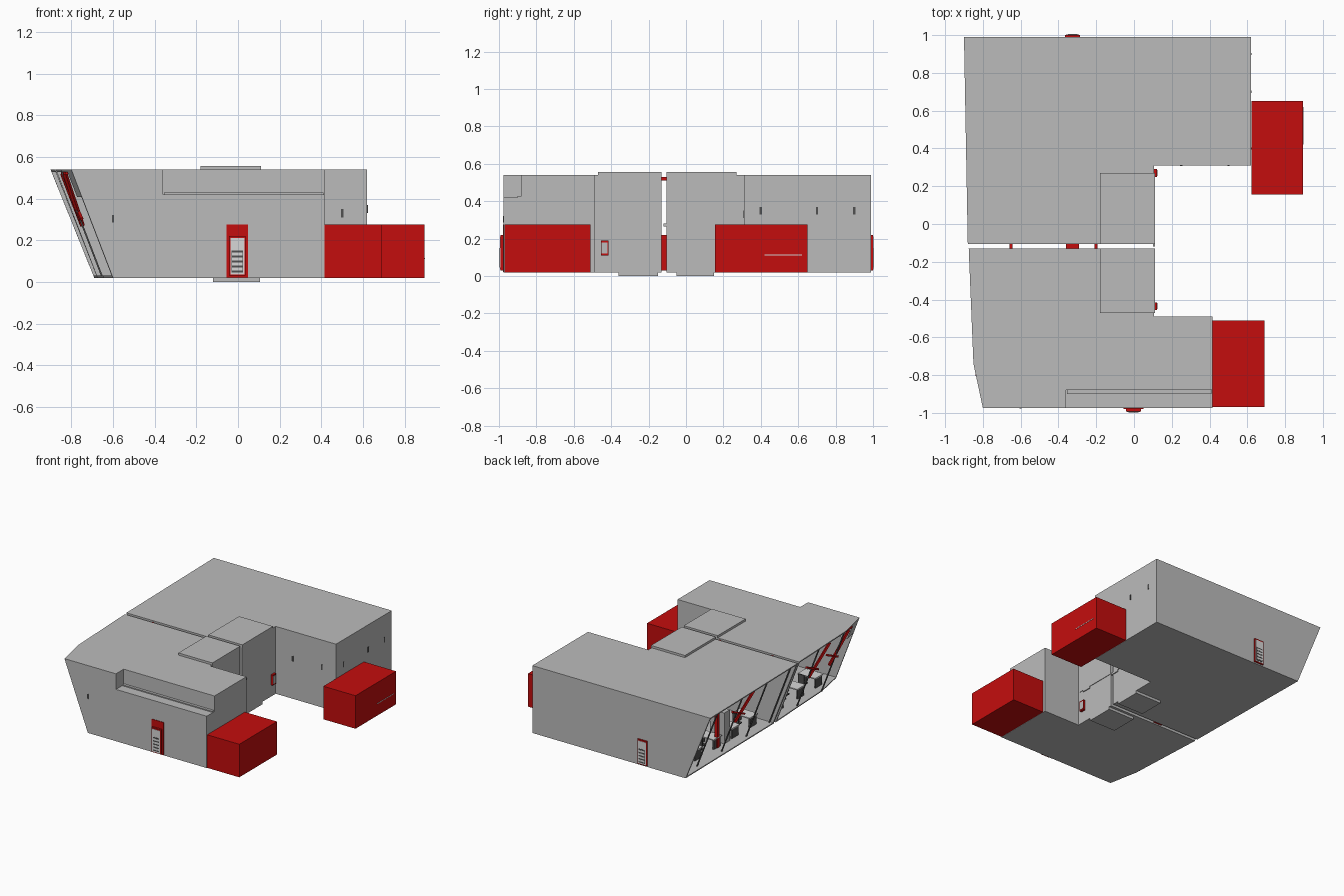
import bpy, bmesh
from mathutils import Vector

if "Cube" in bpy.data.objects:
    bpy.data.objects.remove(bpy.data.objects["Cube"])


def material(name, rgb):
    m = bpy.data.materials.new(name)
    m.use_nodes = True
    m.diffuse_color = (*rgb, 1)
    m.node_tree.nodes["Principled BSDF"].inputs["Base Color"].default_value = (*rgb, 1)
    return m


GREY = material("wall grey", (0.5, 0.5, 0.5))
RED = material("signal red", (0.55, 0.004, 0.004))
PALE = material("pale panel", (0.68, 0.68, 0.68))
DARK = material("dark grey", (0.08, 0.08, 0.08))


def finish(name, bm, mat):
    bmesh.ops.recalc_face_normals(bm, faces=bm.faces)
    me = bpy.data.meshes.new(name)
    bm.to_mesh(me)
    bm.free()
    me.materials.append(mat)
    ob = bpy.data.objects.new(name, me)
    bpy.context.collection.objects.link(ob)
    return ob


def prism(name, bottom, top, z0, z1, mat):
    """Closed solid between two outlines with matching corners."""
    bm = bmesh.new()
    low = [bm.verts.new((x, y, z0)) for x, y in bottom]
    high = [bm.verts.new((x, y, z1)) for x, y in top]
    bm.faces.new(low)
    bm.faces.new(high)
    n = len(low)
    for i in range(n):
        j = (i + 1) % n
        bm.faces.new((low[i], low[j], high[j], high[i]))
    return finish(name, bm, mat)


def box(name, xs, ys, zs, mat):
    outline = [(xs[0], ys[0]), (xs[1], ys[0]), (xs[1], ys[1]), (xs[0], ys[1])]
    return prism(name, outline, outline, zs[0], zs[1], mat)


def bar(name, a, b, width, mat):
    """Square bar between two points."""
    a, b = Vector(a), Vector(b)
    bm = bmesh.new()
    bmesh.ops.create_cube(bm, size=1)
    bmesh.ops.scale(bm, vec=(width, width, (b - a).length), verts=bm.verts)
    ob = finish(name, bm, mat)
    ob.location = (a + b) / 2
    ob.rotation_euler = (b - a).to_track_quat("Z", "Y").to_euler()
    return ob


def cut(target, cutter):
    cutter.hide_render = True
    mod = target.modifiers.new("cut", "BOOLEAN")
    mod.object = cutter
    mod.solver = "EXACT"
    bpy.context.view_layer.objects.active = target
    bpy.ops.object.modifier_apply(modifier=mod.name)
    bpy.data.objects.remove(cutter)


FLOOR, ROOF, WALL = 0.02, 0.54, 0.012

# Rear hall: L-shaped shell, open on its sloping window side
right = [(0.105, -0.105), (0.105, 0.31), (0.62, 0.31), (0.62, 0.99)]
rear = prism("rear_hall", right + [(-0.69, 0.99), (-0.675, -0.105)],
             right + [(-0.9, 0.99), (-0.88, -0.105)], FLOOR, ROOF, GREY)
room = [(-1.2, -0.093), (0.093, -0.093), (0.093, 0.322), (0.608, 0.322), (0.608, 0.978), (-1.2, 0.978)]
cut(rear, prism("rear_room", room, room, FLOOR + WALL, ROOF - WALL, GREY))

# Front hall: mirrored L, with a bent window side and a stepped terrace
right = [(0.415, -0.975), (0.415, -0.49), (0.105, -0.49), (0.105, -0.13)]
front = prism("front_hall", right + [(-0.675, -0.13), (-0.645, -0.74), (-0.6, -0.975)],
              right + [(-0.875, -0.13), (-0.85, -0.74), (-0.8, -0.975)], FLOOR, ROOF, GREY)
cut(front, box("terrace_space", (-0.36, 0.5), (-1.1, -0.88), (0.42, 0.7), GREY))


def front_room(y):
    return [(-1.2, y), (0.403, y), (0.403, -0.502), (0.093, -0.502), (0.093, -0.142), (-1.2, -0.142)]


for y, top in ((-0.865, ROOF - WALL), (-0.963, 0.408)):
    cut(front, prism("front_room", front_room(y), front_room(y), FLOOR + WALL, top, GREY))
box("terrace_step", (-0.355, 0.41), (-0.9, -0.88), (0.42, 0.428), GREY)

# Red annexes
box("front_annex", (0.416, 0.69), (-0.97, -0.51), (FLOOR, 0.275), RED)
box("rear_annex", (0.621, 0.895), (0.155, 0.65), (FLOOR, 0.275), RED)
box("annex_stripe", (0.893, 0.897), (0.42, 0.62), (0.11, 0.115), PALE)

# Raised lobby roofs, floor plates, wall tabs and wall lamps beside the gap
for name, roof_y, floor_y, tab_y, lamp_y in (
        ("front", (-0.47, -0.13), (-0.36, -0.15), (-0.43, -0.36), -0.435),
        ("rear", (-0.105, 0.27), (-0.05, 0.15), (-0.12, -0.05), 0.27)):
    box(name + "_lobby_roof", (-0.18, 0.11), roof_y, (ROOF - 0.005, 0.557), GREY)
    box(name + "_lobby_wall", (0.1, 0.109), roof_y, (0.28, ROOF), GREY)
    box(name + "_floor_plate", (-0.12, 0.105), floor_y, (0, FLOOR + 0.005), GREY)
    box(name + "_wall_tab", (0.1, 0.112), tab_y, (0.265, 0.28), GREY)
    box(name + "_wall_lamp", (0.1, 0.122), (lamp_y - 0.02, lamp_y + 0.02), (0.11, 0.19), RED)
    box(name + "_lamp_cover", (0.12, 0.124), (lamp_y - 0.016, lamp_y + 0.016), (0.12, 0.18), GREY)


# Outer doors: red surround, pale leaf, dark lower grille
def door(name, cx, wall_y, side):
    def layer(part, half, z, inner, outer, mat):
        ys = sorted((wall_y + side * inner, wall_y + side * outer))
        box(name + part, (cx - half, cx + half), ys, z, mat)
    layer("_surround", 0.052, (0.022, 0.275), -0.005, 0.004, RED)
    layer("_frame", 0.04, (0.03, 0.22), 0, 0.018, RED)
    layer("_leaf", 0.034, (0.036, 0.21), 0.016, 0.02, PALE)
    layer("_grille", 0.027, (0.045, 0.15), 0.018, 0.022, DARK)
    for i in range(4):
        z = 0.055 + i * 0.024
        layer("_slat", 0.025, (z, z + 0.014), 0.02, 0.023, PALE)


door("front_door", -0.003, -0.975, -1)
door("rear_door", -0.325, 0.982, 1)

# Links across the gap
box("gap_passage", (-0.36, -0.29), (-0.135, -0.1), (0.03, 0.22), RED)
for x in (-0.65, -0.2):
    box("gap_link", (x - 0.008, x + 0.008), (-0.135, -0.1), (0.51, 0.53), RED)

# Small dark slots on the outer walls
for x in (0.25, 0.5):
    box("wall_slot", (x - 0.006, x + 0.006), (0.307, 0.312), (0.31, 0.35), DARK)
for y in (0.4, 0.7, 0.9):
    box("wall_slot", (0.618, 0.623), (y - 0.006, y + 0.006), (0.33, 0.37), DARK)
box("wall_slot", (-0.605, -0.595), (-0.978, -0.973), (0.285, 0.32), DARK)


# Window side: slim posts, red rim and braces along the slope
def slope(y, z, inset=0.03):
    t = (z - FLOOR) / (ROOF - FLOOR)
    bend = max(0, -0.74 - y) * 0.2
    return (-0.68 - 0.2 * t + inset + bend, y, z)


for y in (-0.72, -0.42, -0.16, -0.08, 0.2, 0.5, 0.8):
    bar("window_post", slope(y, 0.03), slope(y, 0.53), 0.008, DARK)
for y0, y1 in ((-0.85, -0.15), (-0.08, 0.96)):
    bar("window_rim", slope(y0, 0.522), slope(y1, 0.522), 0.012, RED)
for y in (-0.8, -0.55, 0.35):
    bar("window_brace", slope(y, 0.52), slope(y + 0.12, 0.27), 0.016, RED)
    bar("window_brace", slope(y + 0.22, 0.4), slope(y + 0.02, 0.3), 0.014, RED)
for y in (0.45, 0.88):
    box("red_column", (-0.6, -0.575), (y, y + 0.025), (0.03, 0.53), RED)

# Furniture inside: desks, chairs and cupboards
for y in (-0.82, -0.6, -0.35, -0.02, 0.2, 0.42, 0.65):
    box("desk_top", (-0.6, -0.45), (y, y + 0.1), (0.105, 0.113), PALE)
    for x in (-0.59, -0.46):
        box("desk_leg", (x - 0.005, x + 0.005), (y + 0.01, y + 0.09), (0.03, 0.106), DARK)
    box("chair_seat", (-0.55, -0.5), (y + 0.12, y + 0.165), (0.07, 0.078), DARK)
    box("chair_back", (-0.55, -0.5), (y + 0.16, y + 0.168), (0.075, 0.15), DARK)
    box("chair_stem", (-0.53, -0.52), (y + 0.135, y + 0.145), (0.03, 0.07), DARK)
for y in (-0.25, 0.32, 0.8):
    box("cupboard", (-0.6, -0.48), (y, y + 0.07), (0.03, 0.27), GREY)
